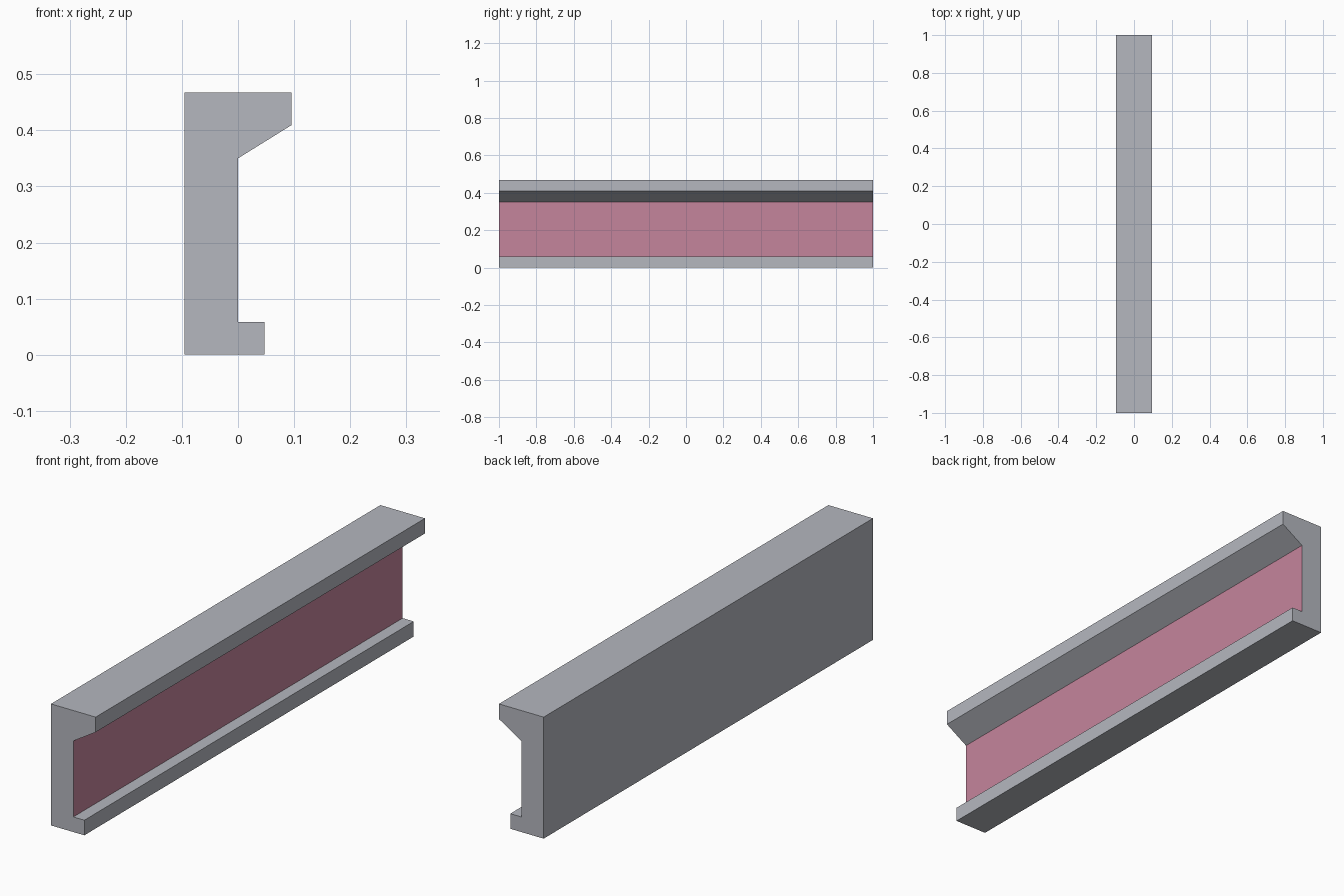
import bpy
import bmesh

if "Cube" in bpy.data.objects:
    bpy.data.objects.remove(bpy.data.objects["Cube"])


def material(name, color):
    m = bpy.data.materials.new(name)
    m.diffuse_color = (*color, 1.0)
    m.use_nodes = True
    m.node_tree.nodes["Principled BSDF"].inputs["Base Color"].default_value = m.diffuse_color
    return m


grey = material("stone grey", (0.46, 0.475, 0.52))
pink = material("dusty pink", (0.56, 0.235, 0.335))

# Cross-section (x, z) of the cornice, swept along y
profile = [(-0.095, 0.0), (0.047, 0.0), (0.047, 0.058), (0.0, 0.058),
           (0.0, 0.35), (0.095, 0.409), (0.095, 0.467), (-0.095, 0.467)]

bm = bmesh.new()
front = bm.faces.new([bm.verts.new((x, -1.0, z)) for x, z in profile])
swept = bmesh.ops.extrude_face_region(bm, geom=[front], use_keep_orig=True)
for v in swept["geom"]:
    if isinstance(v, bmesh.types.BMVert):
        v.co.y = 1.0
bmesh.ops.recalc_face_normals(bm, faces=bm.faces)

# Recessed wall panel between the ledges is pink
for f in bm.faces:
    if f.normal.x > 0.9 and abs(f.calc_center_median().x) < 0.01:
        f.material_index = 1

mesh = bpy.data.meshes.new("wall_trim")
bm.to_mesh(mesh)
bm.free()
mesh.materials.append(grey)
mesh.materials.append(pink)
bpy.context.collection.objects.link(bpy.data.objects.new("wall_trim", mesh))
